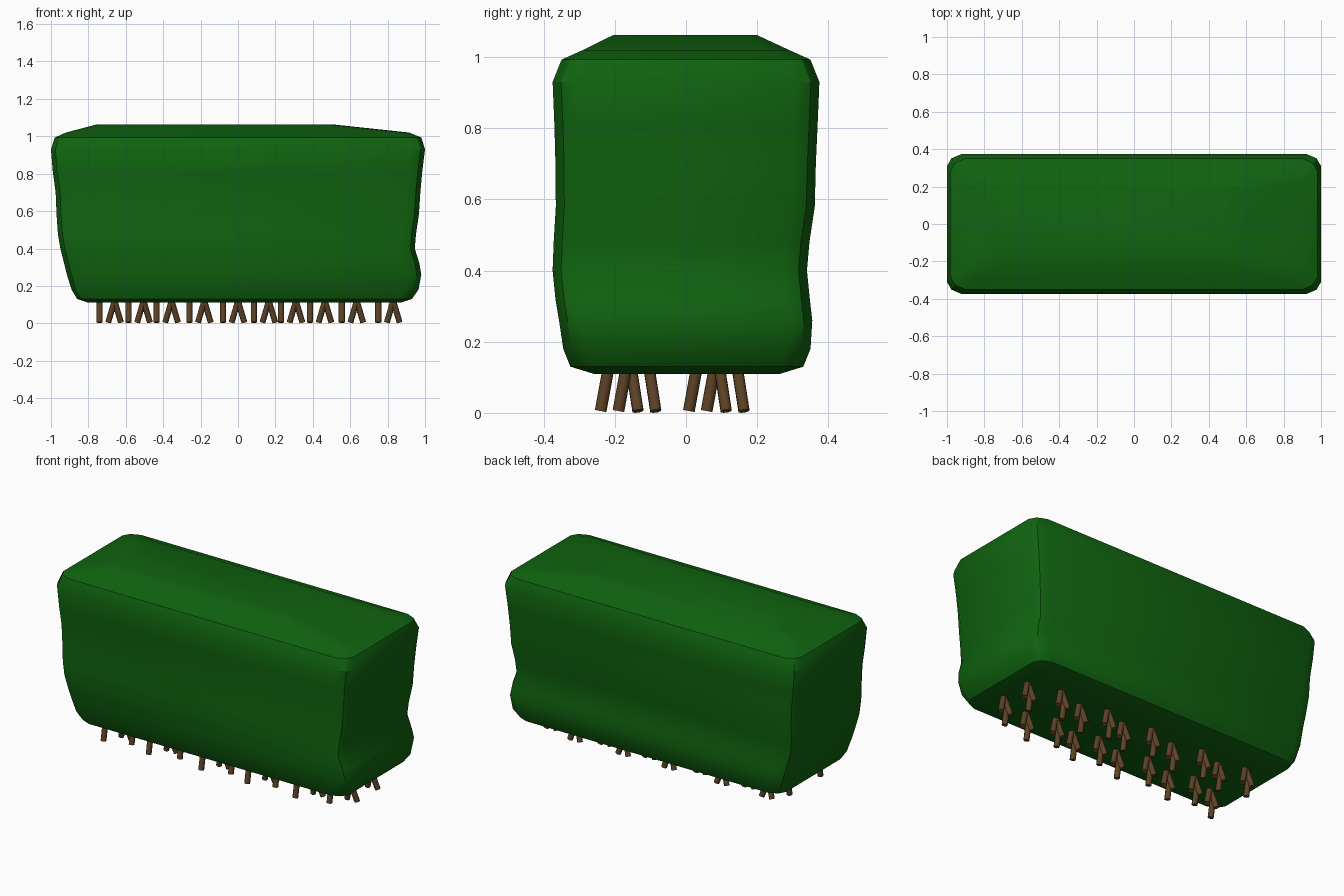
import bpy, bmesh
from mathutils import Vector

if "Cube" in bpy.data.objects:
    bpy.data.objects.remove(bpy.data.objects["Cube"])


def material(name, rgb):
    m = bpy.data.materials.new(name)
    m.diffuse_color = (*rgb, 1)
    m.use_nodes = True
    m.node_tree.nodes["Principled BSDF"].inputs["Base Color"].default_value = m.diffuse_color
    return m


def finish(name, bm, mat, angle=0.53):
    bmesh.ops.recalc_face_normals(bm, faces=bm.faces)
    me = bpy.data.meshes.new(name)
    bm.to_mesh(me)
    bm.free()
    ob = bpy.data.objects.new(name, me)
    bpy.context.collection.objects.link(ob)
    me.materials.append(mat)
    bpy.ops.object.select_all(action='DESELECT')
    ob.select_set(True)
    bpy.context.view_layer.objects.active = ob
    bpy.ops.object.shade_smooth_by_angle(angle=angle)
    return ob


green = material("leaf_green", (0.005, 0.125, 0.005))
brown = material("stem_brown", (0.11, 0.055, 0.019))

# Clipped hedge: stacked rounded rectangles (z, x min, x max, y min, y max)
LEVELS = [
    (0.11, -0.80, 0.87, -0.26, 0.265),
    (0.13, -0.86, 0.93, -0.325, 0.33),
    (0.18, -0.89, 0.965, -0.345, 0.35),
    (0.26, -0.915, 0.98, -0.357, 0.355),
    (0.32, -0.93, 0.97, -0.367, 0.348),
    (0.40, -0.95, 0.945, -0.375, 0.34),
    (0.48, -0.963, 0.952, -0.372, 0.347),
    (0.58, -0.97, 0.967, -0.366, 0.362),
    (0.70, -0.975, 0.975, -0.367, 0.365),
    (0.81, -0.99, 0.985, -0.37, 0.37),
    (0.93, -1.00, 1.00, -0.375, 0.375),
    (0.993, -0.98, 0.98, -0.35, 0.35),
    (1.02, -0.92, 0.915, -0.29, 0.29),
    (1.062, -0.76, 0.52, -0.205, 0.20),
]
CORNER = [(0, 0.065), (0.024, 0.024), (0.08, 0)]

bm = bmesh.new()
rings = []
for z, x0, x1, y0, y1 in LEVELS:
    ring = []
    for x, y, sx, sy in ((x1, y1, -1, -1), (x0, y1, 1, -1), (x0, y0, 1, 1), (x1, y0, -1, 1)):
        pts = CORNER if sx == sy else CORNER[::-1]
        ring += [bm.verts.new((x + sx * dx, y + sy * dy, z)) for dx, dy in pts]
    rings.append(ring)
for a, b in zip(rings, rings[1:]):
    n = len(a)
    for i in range(n):
        bm.faces.new((a[i], a[(i + 1) % n], b[(i + 1) % n], b[i]))
bm.faces.new(rings[0][::-1])
bm.faces.new(rings[-1])
finish("hedge", bm, green)


# Splayed stems under the hedge
def add_stem(bm, x, y, lean_x, lean_y):
    foot, top = Vector((x, y, 0.008)), Vector((x - lean_x, y - lean_y, 0.15))
    axis = top - foot
    mat = axis.to_track_quat('Z', 'Y').to_matrix().to_4x4()
    mat.translation = (foot + top) / 2
    bmesh.ops.create_cone(bm, cap_ends=True, segments=8, radius1=0.0165,
                          radius2=0.0165, depth=axis.length, matrix=mat)


COLUMNS = [-0.74, -0.585, -0.435, -0.26, -0.08, 0.085, 0.23, 0.385, 0.555, 0.75]
bm = bmesh.new()
for row, y0 in enumerate((-0.24, 0.008)):
    for i, x in enumerate(COLUMNS):
        y = y0 + 0.05 * ((i + row) % 2)
        add_stem(bm, x, y, 0, -0.026)
        for s in (-1, 1):
            add_stem(bm, x + 0.08 + 0.034 * s, y + 0.105, 0.042 * s, 0.022)
lowest = min(v.co.z for v in bm.verts)
bmesh.ops.translate(bm, verts=bm.verts, vec=(0, 0, -lowest))
finish("stems", bm, brown, 0.8)
